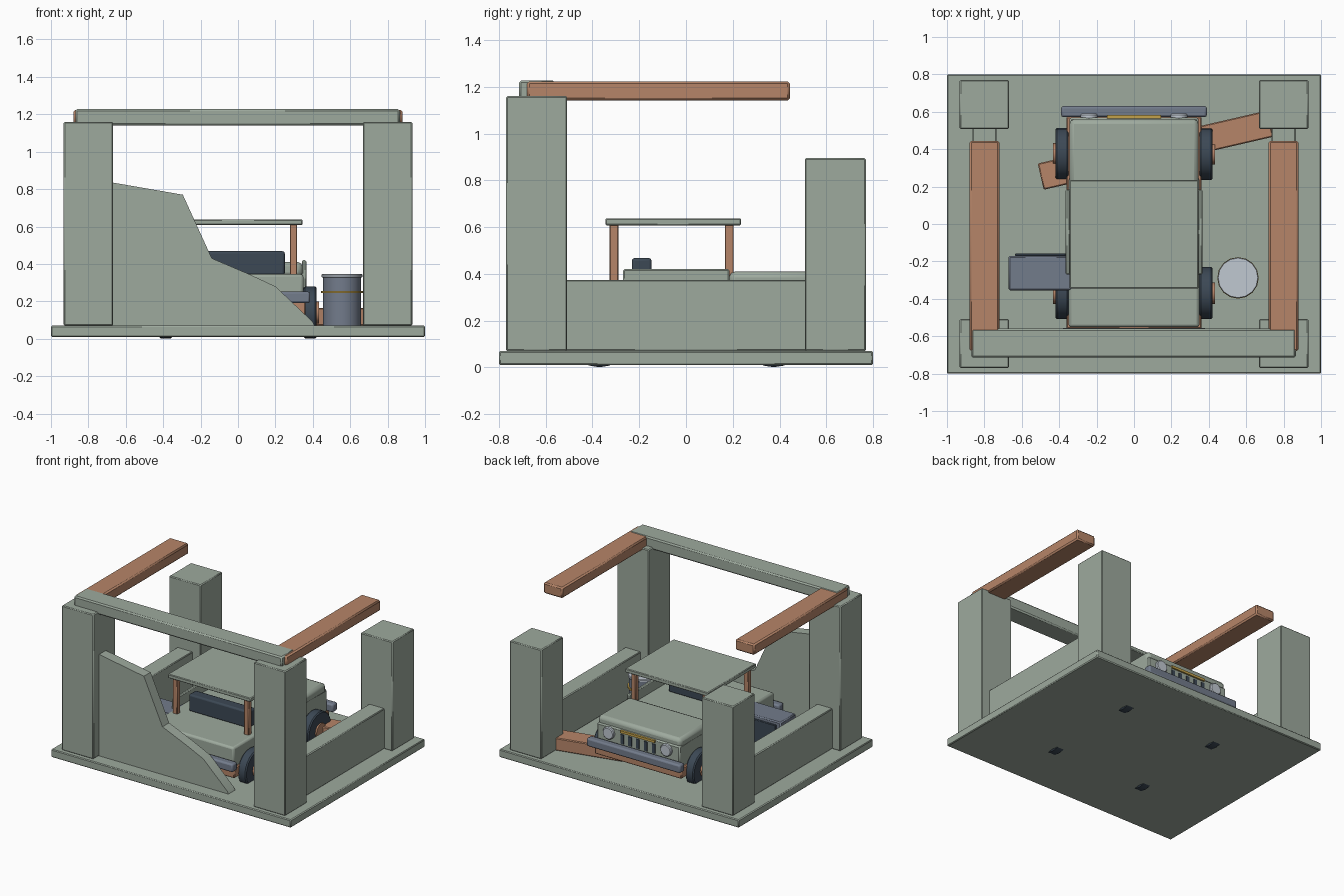
import bpy, bmesh, math
from mathutils import Matrix

if "Cube" in bpy.data.objects:
    bpy.data.objects.remove(bpy.data.objects["Cube"])


def material(name, r, g, b):
    m = bpy.data.materials.new(name)
    m.diffuse_color = (r, g, b, 1)
    m.use_nodes = True
    m.node_tree.nodes["Principled BSDF"].inputs["Base Color"].default_value = m.diffuse_color
    return m


STONE = material("grey_green", 0.34, 0.40, 0.34)
WOOD = material("brown", 0.47, 0.235, 0.14)
DARK = material("dark_slate", 0.045, 0.065, 0.09)
STEEL = material("blue_grey", 0.17, 0.20, 0.26)
SILVER = material("silver", 0.53, 0.58, 0.64)
GOLD = material("gold", 0.55, 0.36, 0.07)


def finish(name, bm, mat, bevel=0.0, segments=1, smooth=35):
    mesh = bpy.data.meshes.new(name)
    bmesh.ops.recalc_face_normals(bm, faces=bm.faces)
    bm.to_mesh(mesh)
    bm.free()
    mesh.materials.append(mat)
    ob = bpy.data.objects.new(name, mesh)
    bpy.context.collection.objects.link(ob)
    if bevel:
        mod = ob.modifiers.new("soft_edges", 'BEVEL')
        mod.width, mod.segments = bevel, segments
    bpy.ops.object.select_all(action='DESELECT')
    bpy.context.view_layer.objects.active = ob
    ob.select_set(True)
    bpy.ops.object.shade_smooth_by_angle(angle=math.radians(smooth))
    return ob


def box(name, x, y, z, mat, bevel=0.006, segments=1):
    """Box given by its (low, high) range on each axis."""
    bm = bmesh.new()
    bmesh.ops.create_cube(bm, size=1)
    for v in bm.verts:
        v.co = [r[0] if c < 0 else r[1] for c, r in zip(v.co, (x, y, z))]
    return finish(name, bm, mat, bevel, segments)


def cyl(name, centre, radius, depth, mat, axis='Z', sides=16, bevel=0.0):
    bm = bmesh.new()
    rot = {'Z': Matrix(), 'X': Matrix.Rotation(math.pi / 2, 4, 'Y'),
           'Y': Matrix.Rotation(math.pi / 2, 4, 'X')}[axis]
    bmesh.ops.create_cone(bm, cap_ends=True, segments=sides, radius1=radius,
                          radius2=radius, depth=depth,
                          matrix=Matrix.Translation(centre) @ rot)
    return finish(name, bm, mat, bevel)


def span(c, half):
    return (c - half, c + half)


# Ground slab
box("floor_slab", (-1, 1), (-0.8, 0.8), (0.01, 0.07), STONE)

# Ruined building: pillars, low walls, roof beams
for s, side in ((-1, "left"), (1, "right")):
    box(f"front_pillar_{side}", span(s * 0.80, 0.132), (-0.77, -0.508), (0.07, 1.16), STONE)
    box(f"back_pillar_{side}", span(s * 0.80, 0.132), (0.508, 0.77), (0.07, 0.895), STONE)
    box(f"low_wall_{side}", span(s * 0.80, 0.065), (-0.52, 0.52), (0.07, 0.375), STONE)
    box(f"side_beam_{side}", span(s * 0.80, 0.08), (-0.68, 0.445), (1.142, 1.224), WOOD, 0.01)
box("front_beam", (-0.87, 0.865), (-0.715, -0.56), (1.14, 1.228), STONE, 0.01)

# Broken front wall: outline extruded in depth
outline = [(-0.70, 0.06), (0.415, 0.06), (0.40, 0.09), (0.20, 0.28), (0.06, 0.345),
           (-0.14, 0.43), (-0.295, 0.77), (-0.67, 0.835), (-0.70, 0.835)]
bm = bmesh.new()
face = bm.faces.new([bm.verts.new((x, -0.70, z)) for x, z in outline])
ext = bmesh.ops.extrude_face_region(bm, geom=[face])
bmesh.ops.translate(bm, vec=(0, 0.08, 0),
                    verts=[v for v in ext['geom'] if isinstance(v, bmesh.types.BMVert)])
finish("broken_wall", bm, STONE)

# Fallen plank lying under the car
plank = box("fallen_plank", (-0.63, 0.63), (-0.072, 0.072), (0.07, 0.165), WOOD)
plank.location = (0.115, 0.395, 0)
plank.rotation_euler = (0, 0, math.radians(13))

# Car body
box("chassis", (-0.362, 0.362), (-0.56, 0.572), (0.12, 0.20), WOOD)
box("body_tub", (-0.35, 0.35), (-0.552, 0.25), (0.19, 0.345), STONE, 0.015, 2)
box("engine_bay", (-0.345, 0.345), (0.20, 0.57), (0.19, 0.36), STONE, 0.01)
box("hood", (-0.345, 0.345), (0.185, 0.56), (0.33, 0.41), STONE, 0.025, 2)
for s, side in ((-1, "left"), (1, "right")):
    box(f"side_panel_{side}", span(s * 0.353, 0.012), (-0.27, 0.185), (0.27, 0.42), STONE)
    # Canopy posts
    for y, end in ((-0.308, "rear"), (0.185, "front")):
        box(f"canopy_post_{end}_{side}", span(s * 0.297, 0.019), span(y, 0.019),
            (0.33, 0.615), WOOD, 0.004)
    # Wheels with hubs
    for y, end in ((-0.37, "rear"), (0.375, "front")):
        cyl(f"wheel_{end}_{side}", (s * 0.386, y, 0.14), 0.139, 0.07, DARK, 'X', 20, 0.008)
        cyl(f"hub_{end}_{side}", (s * 0.40, y, 0.14), 0.058, 0.066, WOOD, 'X', 12)
    # Headlights
    cyl(f"headlight_{side}", (s * 0.24, 0.575, 0.31), 0.046, 0.03, SILVER, 'Y', 14, 0.006)
box("canopy", (-0.345, 0.345), (-0.345, 0.235), (0.608, 0.638), STONE, 0.005)
box("seat_back", (-0.25, 0.25), (-0.232, -0.147), (0.34, 0.468), DARK, 0.012, 2)

# Bumpers, grille slots and trim
box("front_bumper", (-0.39, 0.39), (0.572, 0.63), (0.19, 0.252), STEEL, 0.012, 2)
box("rear_bumper", (-0.385, 0.385), (-0.615, -0.555), (0.19, 0.252), STEEL, 0.012, 2)
for i in range(5):
    box(f"grille_slot_{i + 1}", span((i - 2) * 0.066, 0.013), (0.567, 0.576),
        (0.255, 0.325), DARK, 0)
box("grille_trim", (-0.145, 0.145), (0.565, 0.582), (0.338, 0.356), GOLD, 0)

# Tool chest with dark front
box("tool_chest", (-0.67, -0.325), (-0.355, -0.17), (0.07, 0.345), STEEL, 0.008)
box("chest_front", (-0.635, -0.365), (-0.172, -0.157), (0.10, 0.32), DARK, 0.003)

# Barrel
bx, by = 0.556, -0.288
cyl("barrel", (bx, by, 0.20), 0.102, 0.26, STEEL, sides=16)
cyl("barrel_band", (bx, by, 0.25), 0.111, 0.012, GOLD, sides=16)
cyl("barrel_lid", (bx, by, 0.336), 0.109, 0.018, SILVER, sides=16, bevel=0.003)
